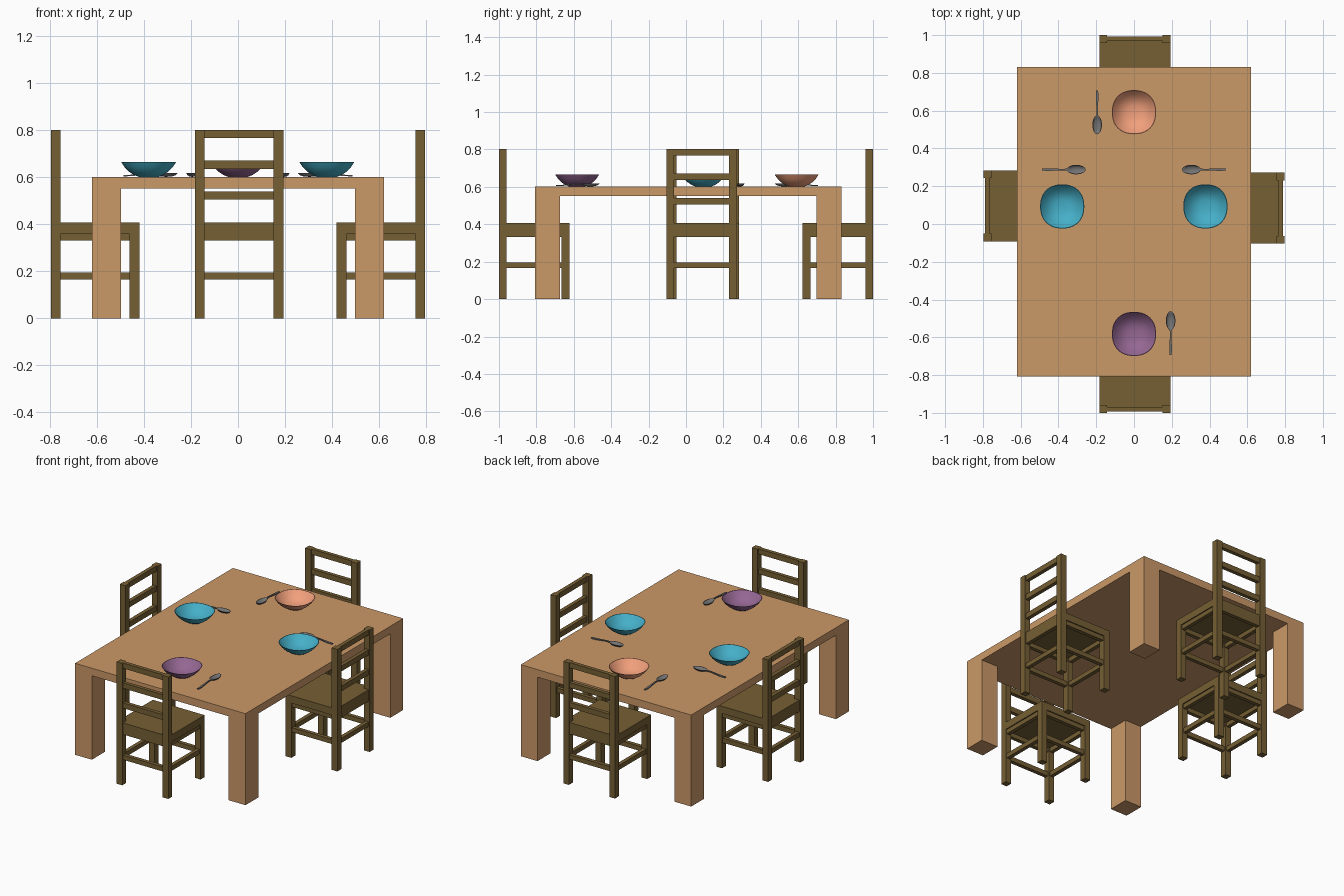
import bpy, bmesh, math
from mathutils import Matrix

if "Cube" in bpy.data.objects:
    bpy.data.objects.remove(bpy.data.objects["Cube"])


def mat(name, rgb):
    m = bpy.data.materials.new(name)
    m.diffuse_color = (*rgb, 1)
    m.use_nodes = True
    m.node_tree.nodes["Principled BSDF"].inputs["Base Color"].default_value = m.diffuse_color
    return m


TABLE = mat("table_wood", (0.60, 0.32, 0.14))
CHAIR = mat("chair_wood", (0.18, 0.115, 0.035))
TEAL = mat("teal", (0.06, 0.43, 0.58))
ORANGE = mat("orange", (0.88, 0.35, 0.20))
PURPLE = mat("purple", (0.30, 0.135, 0.29))
METAL = mat("metal", (0.17, 0.17, 0.17))


def add_object(name, bm, material, matrix=Matrix(), smooth=False):
    bmesh.ops.recalc_face_normals(bm, faces=bm.faces)
    me = bpy.data.meshes.new(name)
    bm.to_mesh(me)
    bm.free()
    me.materials.append(material)
    ob = bpy.data.objects.new(name, me)
    ob.matrix_world = matrix
    bpy.context.collection.objects.link(ob)
    if smooth:
        bpy.ops.object.select_all(action='DESELECT')
        ob.select_set(True)
        bpy.context.view_layer.objects.active = ob
        bpy.ops.object.shade_smooth_by_angle(angle=math.radians(40))
    return ob


def box(bm, x0, x1, y0, y1, z0, z1):
    m = (Matrix.Translation(((x0 + x1) / 2, (y0 + y1) / 2, (z0 + z1) / 2))
         @ Matrix.Diagonal((x1 - x0, y1 - y0, z1 - z0, 1)))
    bmesh.ops.create_cube(bm, size=1, matrix=m)


def boxes(name, dims, material, matrix=Matrix()):
    bm = bmesh.new()
    for d in dims:
        box(bm, *d)
    add_object(name, bm, material, matrix)


def place(x, y, z, deg):
    return Matrix.Translation((x, y, z)) @ Matrix.Rotation(math.radians(deg), 4, 'Z')


def lathe(name, profile, material, matrix, sx=1, sy=1, power=2.0, n=40):
    # closed shell from (radius, height) points; power > 2 squares the outline
    bm = bmesh.new()
    rings = []
    for r, z in profile:
        if r == 0:
            rings.append([bm.verts.new((0, 0, z))] * n)
            continue
        ring = []
        for i in range(n):
            a = 2 * math.pi * i / n
            c, s = math.cos(a), math.sin(a)
            k = r / (abs(c) ** power + abs(s) ** power) ** (1 / power)
            ring.append(bm.verts.new((c * k * sx, s * k * sy, z)))
        rings.append(ring)
    for a, b in zip(rings, rings[1:]):
        for i in range(n):
            j = (i + 1) % n
            bm.faces.new(list(dict.fromkeys((a[i], a[j], b[j], b[i]))))
    return add_object(name, bm, material, matrix, True)


# Table: top and four corner legs
TX, TY0, TY1 = 0.62, -0.808, 0.832
boxes("table_top", [(-TX, TX, TY0, TY1, 0.552, 0.602)], TABLE)
for side, x0 in (("left", -TX), ("right", TX - 0.122)):
    for end, y0 in (("front", TY0), ("back", TY1 - 0.135)):
        boxes(f"table_leg_{end}_{side}",
              [(x0, x0 + 0.122, y0, y0 + 0.135, 0, 0.552)], TABLE)


# Chair: local origin at its middle, backrest towards -y
def chair(name, matrix):
    h, p = 0.188, 0.041          # half width, post thickness
    q = h - p                    # inner faces of the posts
    b0, b1 = -h + 0.007, -h + 0.032
    boxes(name + "_back_posts",
          [(-h, -q, -h, -q, 0, 0.802), (q, h, -h, -q, 0, 0.802)], CHAIR, matrix)
    boxes(name + "_front_legs",
          [(-h, -q, q, h, 0, 0.36), (q, h, q, h, 0, 0.36)], CHAIR, matrix)
    boxes(name + "_seat", [(-h, h, -q, h, 0.36, 0.408),
                           (-q, q, b0, -q, 0.36, 0.408)], CHAIR, matrix)
    boxes(name + "_back_rails", [(-q, q, b0, b1, z, z + 0.035)
                                 for z in (0.767, 0.636, 0.505)], CHAIR, matrix)
    # apron under the seat and stretchers near the floor, on all four sides
    for part, z0, z1 in (("apron", 0.332, 0.36), ("stretchers", 0.166, 0.196)):
        boxes(name + "_" + part,
              [(-q, q, b0, b1, z0, z1), (-q, q, -b1, -b0, z0, z1),
               (b0, b1, -q, q, z0, z1), (-b1, -b0, -q, q, z0, z1)], CHAIR, matrix)


chair("front_chair", place(0.005, -0.812, 0, 0))
chair("back_chair", place(0.005, 0.812, 0, 180))
chair("left_chair", place(-0.608, 0.096, 0, -90))
chair("right_chair", place(0.608, 0.084, 0, 90))

# Bowls: thin curved shells
BOWL = [(0, 0), (0.042, 0), (0.062, 0.008), (0.083, 0.022), (0.102, 0.041),
        (0.117, 0.063), (0.114, 0.063), (0.098, 0.043), (0.079, 0.025),
        (0.058, 0.012), (0.035, 0.005), (0, 0.004)]
for name, x, y, m in (("left", -0.38, 0.093, TEAL), ("right", 0.378, 0.093, TEAL),
                      ("front", 0, -0.582, PURPLE), ("back", 0, 0.592, ORANGE)):
    lathe(name + "_bowl", BOWL, m, place(x, y, 0.602, 0), power=2.25)

# Spoons: oval scoop at the origin, handle along -x
SCOOP = [(0, 0), (0.5, 0.002), (0.8, 0.007), (1, 0.016),
         (0.92, 0.016), (0.74, 0.010), (0.45, 0.006), (0, 0.004)]
HANDLE = [(-0.046, 0.005, 0.013), (-0.075, 0.004, 0.014), (-0.11, 0.005, 0.010),
          (-0.15, 0.007, 0.006), (-0.182, 0.005, 0.005)]   # x, half width, z


def spoon(name, matrix):
    lathe(name + "_scoop", SCOOP, METAL, matrix, 0.05, 0.025, n=24)
    bm = bmesh.new()
    t = 0.003
    rings = [[bm.verts.new((x, sy * w, z + sz * t))
              for sy, sz in ((-1, -1), (1, -1), (1, 1), (-1, 1))] for x, w, z in HANDLE]
    for a, b in zip(rings, rings[1:]):
        for i in range(4):
            j = (i + 1) % 4
            bm.faces.new((a[i], a[j], b[j], b[i]))
    bm.faces.new(rings[0])
    bm.faces.new(rings[-1])
    add_object(name + "_handle", bm, METAL, matrix, True)


spoon("left_spoon", place(-0.306, 0.288, 0.602, 0))
spoon("right_spoon", place(0.304, 0.288, 0.602, 180))
spoon("back_spoon", place(-0.195, 0.525, 0.602, -90))
spoon("front_spoon", place(0.194, -0.512, 0.602, 90))
